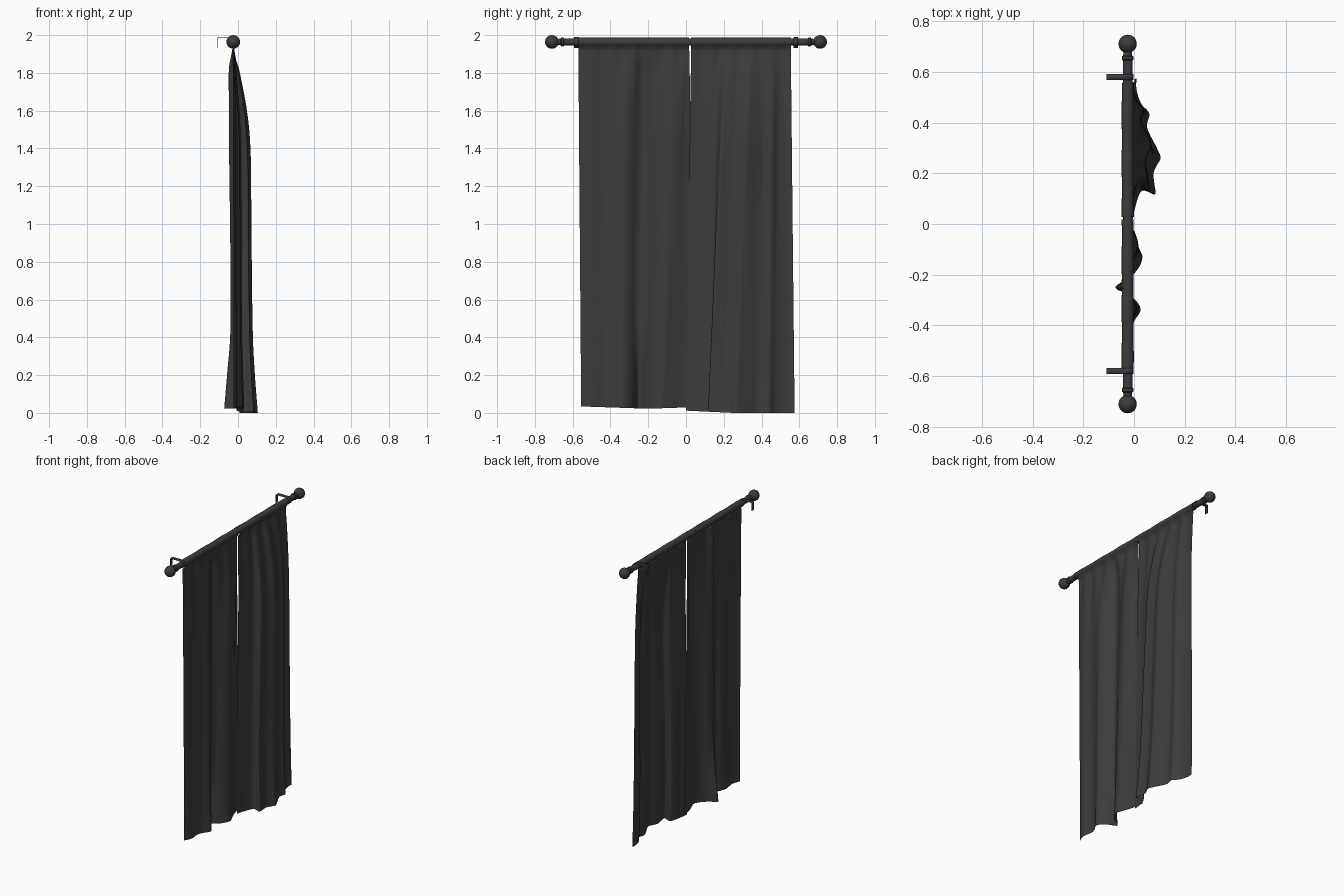
import bpy, bmesh, math

if "Cube" in bpy.data.objects:
    bpy.data.objects.remove(bpy.data.objects["Cube"])

RX, RZ = -0.025, 1.964      # rod axis
dark = bpy.data.materials.new("dark_grey")
dark.diffuse_color = (0.045, 0.045, 0.045, 1)
dark.use_nodes = True
dark.node_tree.nodes["Principled BSDF"].inputs["Base Color"].default_value = dark.diffuse_color


def make_object(name, bm, angle=40):
    me = bpy.data.meshes.new(name)
    bm.to_mesh(me)
    bm.free()
    ob = bpy.data.objects.new(name, me)
    bpy.context.collection.objects.link(ob)
    me.materials.append(dark)
    bpy.ops.object.select_all(action='DESELECT')
    ob.select_set(True)
    bpy.context.view_layer.objects.active = ob
    bpy.ops.object.shade_smooth_by_angle(angle=math.radians(angle))
    return ob


def skin(bm, rows, closed=False):
    grid = [[bm.verts.new(p) for p in r] for r in rows]
    for a, b in zip(grid, grid[1:]):
        n = len(a)
        for i in range(n if closed else n - 1):
            j = (i + 1) % n
            bm.faces.new((a[i], a[j], b[j], b[i]))


def spline(pts, steps=8):
    """Catmull-Rom through tuples of any size."""
    p = [pts[0]] + pts + [pts[-1]]
    out = []
    for k in range(1, len(p) - 2):
        for s in range(steps):
            t = s / steps
            out.append(tuple(0.5 * (2*b + (c-a)*t + (2*a-5*b+4*c-d)*t*t + (3*b-a-3*c+d)*t**3)
                             for a, b, c, d in zip(*p[k-1:k+3])))
    return out + [pts[-1]]


def lathe(name, profile, seg=24):
    bm = bmesh.new()
    skin(bm, [[(RX + r*math.cos(2*math.pi*i/seg), y, RZ + r*math.sin(2*math.pi*i/seg))
               for i in range(seg)] for y, r in profile], True)
    bmesh.ops.remove_doubles(bm, verts=bm.verts, dist=1e-5)
    bmesh.ops.recalc_face_normals(bm, faces=bm.faces)
    return make_object(name, bm)


# Rod with turned collars and ball finials at both ends
lathe("rod", [(-0.655, 0), (-0.655, 0.019), (0.655, 0.019), (0.655, 0)])
for side, name in ((-1, "finial_left"), (1, "finial_right")):
    prof = [(0.645, 0.019), (0.648, 0.023), (0.66, 0.023), (0.664, 0.018), (0.676, 0.016)]
    prof += [(0.71 - 0.036*math.cos(a), 0.036*math.sin(a))
             for a in [0.45 + (math.pi - 0.45)*k/14 for k in range(15)]]
    lathe(name, [(side*y, r) for y, r in prof])

# Wall brackets: a bent strip hooked over the rod
path = [(-0.107, 1.932), (-0.107, 1.985), (-0.103, 1.988), (RX, 1.988)]
path += [(RX + 0.022*math.cos(a), RZ + 0.022*math.sin(a)) for a in (1.0, 0.5, 0, -0.6, -1.2)]
for y, name in ((-0.58, "bracket_left"), (0.58, "bracket_right")):
    bm = bmesh.new()
    skin(bm, [[(x, y + w, z) for w in (-0.012, 0.012)] for x, z in path])
    ob = make_object(name, bm, 30)
    m = ob.modifiers.new("thickness", 'SOLIDIFY')
    m.thickness, m.offset = 0.004, 0

# Fold strength down the drop: (height, weight of forward folds, weight of backward folds)
DROP = spline([(1.925, 0, 0), (1.87, .08, .25), (1.8, .24, .45), (1.6, .54, .45), (1.4, .69, .45),
               (1.1, .73, .38), (.7, .76, .3), (.4, .8, .33), (.2, .88, .65), (0, 1, 1)], 5)


def curtain(name, folds, hem):
    """folds: (y at top, y at hem, x at hem)"""
    cols = spline(folds)
    rows = []
    # rod pocket wrapping round the rod
    for k in range(19):
        a = math.radians(-90 - k*315/18)
        rows.append([(RX + r*math.cos(a), yt, RZ + r*math.sin(a)) for yt, _, _ in cols
                     for r in [0.0235 + 0.001*math.sin(yt*33)]])
    # hanging cloth
    for z, front, back in DROP:
        t = 1 - z/1.925
        rows.append([(RX + 0.005*math.sin(yt*60)*(1-t)**4
                      + (xb - RX)*(front if xb > RX else back),
                      yt + (yb - yt)*t, z + hem(yb)*t) for yt, yb, xb in cols])
    bm = bmesh.new()
    skin(bm, rows)
    make_object(name, bm, 80)


# Left and right curtain panels, overlapping in the middle
curtain("curtain_left", [
    (-.57, -.555, -.025), (-.52, -.50, -.005), (-.45, -.43, -.012), (-.39, -.385, .0),
    (-.33, -.335, .026), (-.28, -.285, -.01), (-.22, -.25, -.073), (-.15, -.21, -.015),
    (-.10, -.17, .02), (-.05, -.13, .033), (-.015, -.095, .02), (.0, -.03, -.005),
    (.017, .055, -.025)], lambda y: 0.022 + 0.012*abs(y + 0.2)/0.35)
curtain("curtain_right", [
    (.027, .0, -.008), (.10, .055, .002), (.17, .13, .03), (.205, .117, .082), (.24, .16, .08),
    (.275, .20, .077), (.305, .235, .092), (.335, .262, .105), (.37, .30, .09), (.42, .38, .052),
    (.46, .435, .06), (.495, .475, .028), (.525, .53, .01), (.555, .575, .01)],
    lambda y: 0.012*max(0, 1 - y/0.25))
